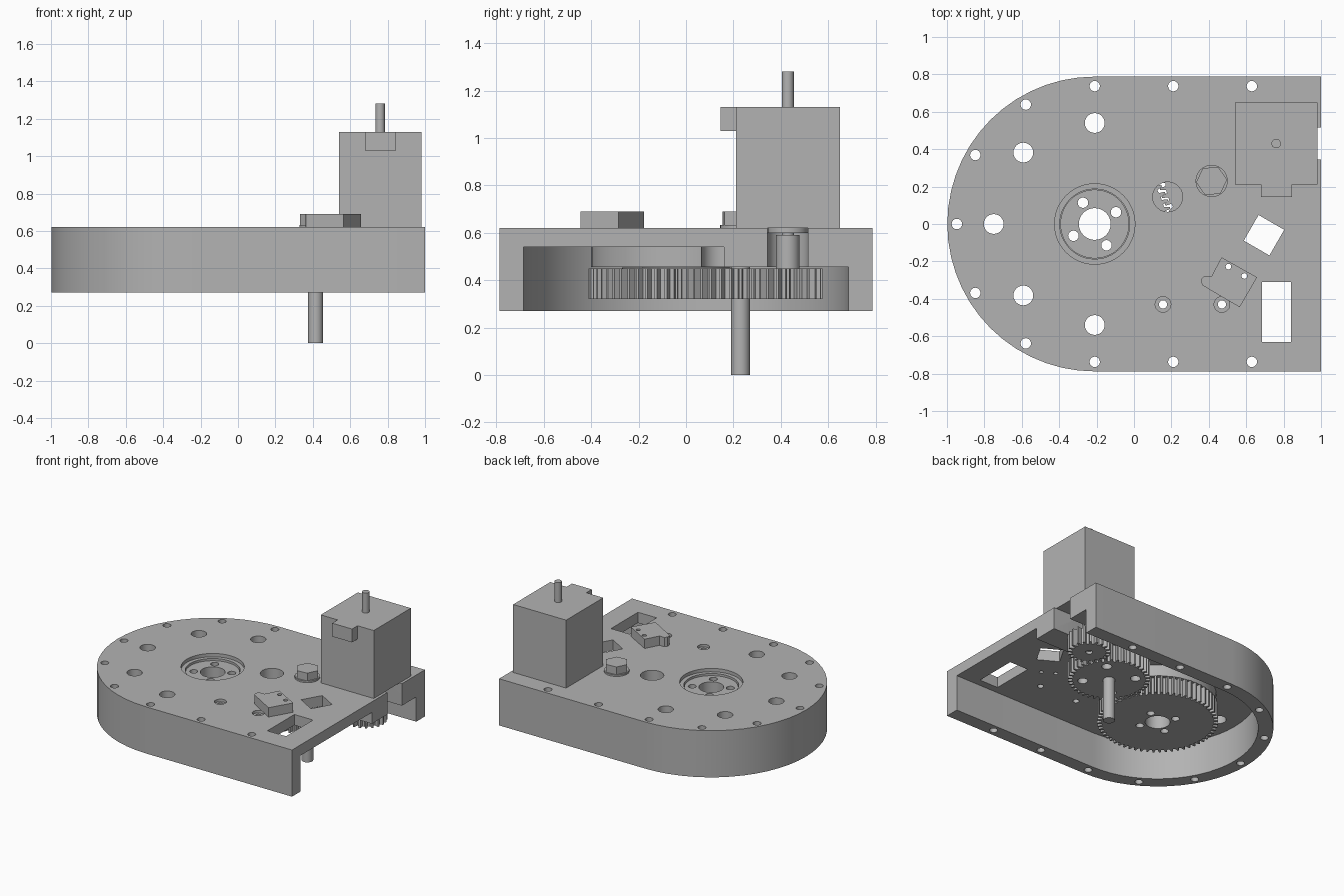
import bpy, bmesh
from math import pi, cos, sin, radians

if "Cube" in bpy.data.objects:
    bpy.data.objects.remove(bpy.data.objects["Cube"], do_unlink=True)

grey = bpy.data.materials.new("machined_grey")
grey.use_nodes = True
grey.diffuse_color = (0.45, 0.45, 0.45, 1)
grey.node_tree.nodes["Principled BSDF"].inputs["Base Color"].default_value = (0.45, 0.45, 0.45, 1)

OUT, MID, MOTOR = (-0.21, 0.0), (0.415, 0.23), (0.76, 0.43)
BOTTOM, TOP, CEILING, PAD = 0.27, 0.62, 0.54, 0.455
GEAR_LOW, GEAR_HIGH = 0.32, 0.45


def prism(name, points, z0, z1):
    """Extrude a flat outline between two heights."""
    bm = bmesh.new()
    face = bm.faces.new([bm.verts.new((x, y, z0)) for x, y in points])
    top = bmesh.ops.extrude_face_region(bm, geom=[face])["geom"]
    bmesh.ops.translate(bm, vec=(0, 0, z1 - z0),
                        verts=[v for v in top if isinstance(v, bmesh.types.BMVert)])
    bmesh.ops.recalc_face_normals(bm, faces=bm.faces)
    mesh = bpy.data.meshes.new(name)
    bm.to_mesh(mesh)
    bm.free()
    mesh.materials.append(grey)
    obj = bpy.data.objects.new(name, mesh)
    bpy.context.collection.objects.link(obj)
    return obj


def ring(centre, r, n, a0=0.0):
    return [(centre[0] + r * cos(a0 + 2 * pi * i / n),
             centre[1] + r * sin(a0 + 2 * pi * i / n)) for i in range(n)]


def cylinder(name, centre, r, z0, z1, n=32):
    return prism(name, ring(centre, r, n), z0, z1)


def box(name, x0, x1, y0, y1, z0, z1):
    return prism(name, [(x0, y0), (x1, y0), (x1, y1), (x0, y1)], z0, z1)


def combine(obj, other, operation="DIFFERENCE"):
    mod = obj.modifiers.new("combine", "BOOLEAN")
    mod.operation, mod.solver, mod.object = operation, "EXACT", other
    bpy.context.view_layer.objects.active = obj
    bpy.ops.object.modifier_apply(modifier=mod.name)
    bpy.data.objects.remove(other, do_unlink=True)


def drill(obj, centre, r, z0=0.1, z1=0.8, n=24):
    combine(obj, cylinder("drill", centre, r, z0, z1, n))


def d_outline(r, x_end):
    """Half circle on the left, straight sides to x_end."""
    arc = [(OUT[0] + r * cos(a), r * sin(a))
           for a in (pi / 2 + pi * i / 28 for i in range(29))]
    return arc + [(x_end, -r), (x_end, r)]


def gear(name, centre, pitch, teeth):
    points = []
    for i in range(teeth):
        for step, r in ((-0.28, pitch - 0.017), (-0.13, pitch + 0.014),
                        (0.13, pitch + 0.014), (0.28, pitch - 0.017)):
            a = 2 * pi * (i + step) / teeth
            points.append((centre[0] + r * cos(a), centre[1] + r * sin(a)))
    return prism(name, points, GEAR_LOW, GEAR_HIGH)


# Housing shell, open below and at the motor end
housing = prism("housing", d_outline(0.788, 1.0), BOTTOM, TOP)
combine(housing, prism("cavity", d_outline(0.685, 1.2), 0.1, CEILING))
combine(housing, cylinder("bearing_boss", OUT, 0.4, PAD, 0.58, 48), "UNION")
combine(housing, box("motor_pad", 0.55, 1.0, 0.16, 0.74, PAD, 0.58), "UNION")

# Rim screw holes and larger holes around the output
rim = [(OUT[0] + 0.737 * cos(radians(a)), 0.737 * sin(radians(a)))
       for a in range(90, 271, 30)]
rim += [(x, side * 0.737) for x in (0.21, 0.63) for side in (-1, 1)]
for p in rim:
    drill(housing, p, 0.028, n=16)
for a in range(90, 271, 45):
    drill(housing, (OUT[0] + 0.54 * cos(radians(a)), 0.54 * sin(radians(a))), 0.053)

# Stepped output bore, gear inspection hole, countersunk holes
drill(housing, OUT, 0.187, n=48)
drill(housing, OUT, 0.215, 0.595, n=48)
drill(housing, (0.18, 0.145), 0.08)
for x in (0.155, 0.47):
    drill(housing, (x, -0.43), 0.022, n=16)
    drill(housing, (x, -0.43), 0.042, 0.6)

# Plate windows and motor slot
combine(housing, box("window", 0.685, 0.84, -0.63, -0.31, 0.1, 0.8))
combine(housing, prism("window", ring((0.695, -0.06), 0.112, 4, radians(15)), 0.1, 0.8))
drill(housing, MOTOR, 0.086)
combine(housing, box("slot", MOTOR[0], 1.2, 0.345, 0.515, 0.1, 0.8))

# Limit switch with two through holes
switch = prism("limit_switch", [(0.468, -0.178), (0.658, -0.285), (0.565, -0.445),
                                (0.406, -0.352), (0.363, -0.325), (0.36, -0.295),
                                (0.375, -0.278), (0.415, -0.278)], TOP, 0.69)
for p in ((0.505, -0.228), (0.59, -0.278)):
    drill(switch, p, 0.015, n=16)
    drill(housing, p, 0.015, n=16)

# Output gear with its hub
output_gear = gear("output_gear", OUT, 0.398, 60)
combine(output_gear, cylinder("flange", OUT, 0.27, 0.4, 0.454, 48), "UNION")
combine(output_gear, cylinder("hub", OUT, 0.184, 0.4, 0.58, 48), "UNION")
drill(output_gear, OUT, 0.085, n=32)
for p in ring(OUT, 0.13, 4, radians(29)):
    drill(output_gear, p, 0.028, n=16)

# Middle gear, its long shaft and the hex bolt above
middle_gear = gear("middle_gear", MID, 0.265, 40)
for p in ring(MID, 0.18, 4, pi / 4):
    drill(middle_gear, p, 0.035, n=16)
cylinder("middle_shaft", MID, 0.04, 0.0, 0.63)
cylinder("bolt_washer", MID, 0.086, TOP, 0.632)
prism("bolt_head", ring(MID, 0.083, 6, radians(5)), TOP, 0.69)

# Motor pinion
pinion = gear("motor_pinion", MOTOR, 0.132, 20)
combine(pinion, cylinder("hub", MOTOR, 0.05, 0.4, 0.59), "UNION")
drill(pinion, MOTOR, 0.024, n=16)

# Motor body, connector, locating boss and shaft
box("motor_body", 0.54, 0.98, 0.21, 0.65, TOP, 1.13)
box("motor_connector", 0.68, 0.845, 0.145, 0.21, 1.03, 1.13)
cylinder("motor_boss", MOTOR, 0.085, 0.6, 0.625)
cylinder("motor_shaft", MOTOR, 0.025, 0.34, 1.28, 24)

# Smooth the round walls, keep the edges crisp
for obj in bpy.context.collection.objects:
    if obj.type == "MESH" and grey.name in obj.data.materials:
        bpy.ops.object.select_all(action="DESELECT")
        obj.select_set(True)
        bpy.context.view_layer.objects.active = obj
        bpy.ops.object.shade_smooth_by_angle(angle=radians(30))
